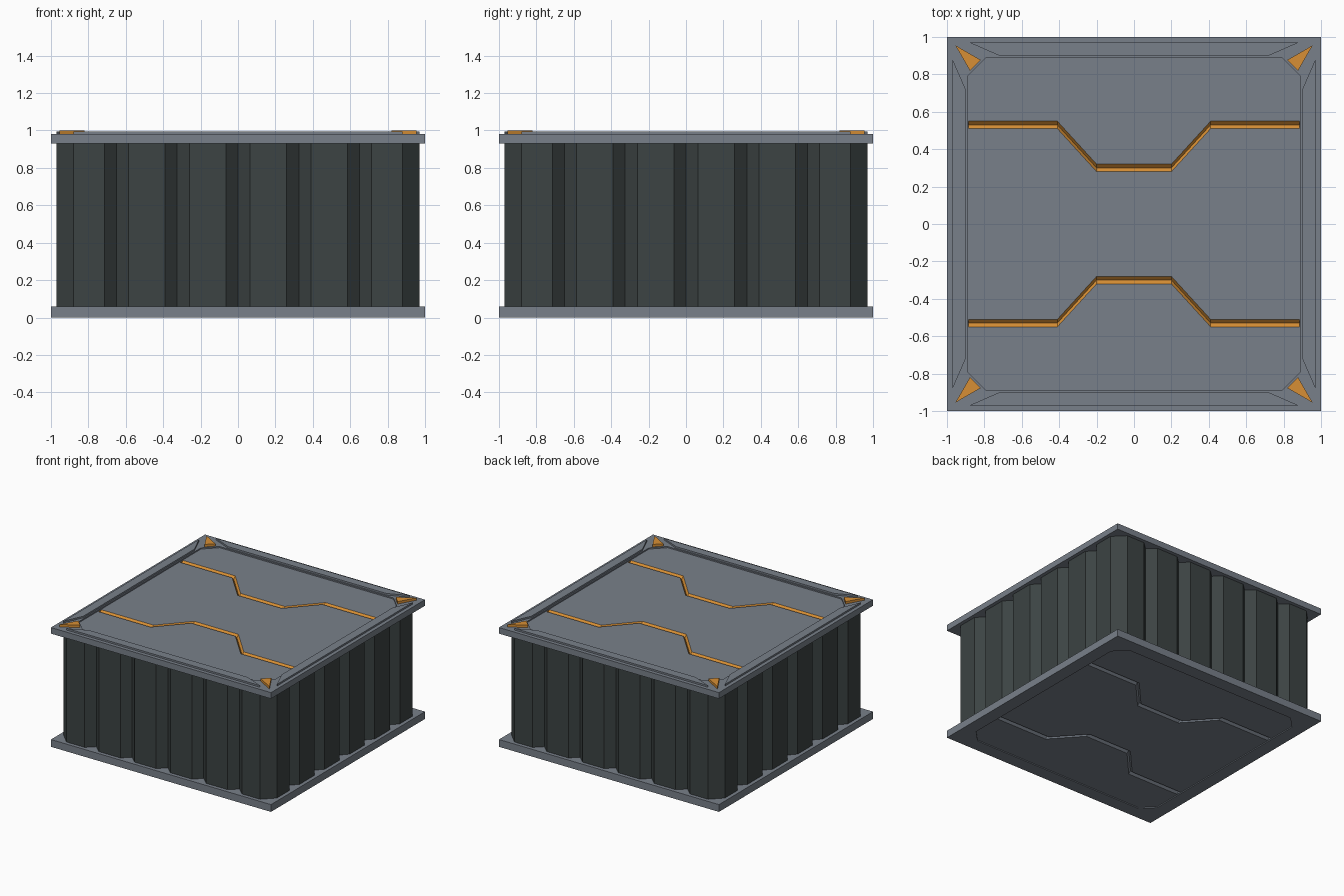
import bpy, bmesh, math
from mathutils import Matrix

if "Cube" in bpy.data.objects:
    bpy.data.objects.remove(bpy.data.objects["Cube"])


def material(name, rgb):
    m = bpy.data.materials.new(name)
    m.diffuse_color = (*rgb, 1)
    m.use_nodes = True
    m.node_tree.nodes["Principled BSDF"].inputs["Base Color"].default_value = m.diffuse_color
    return m


GREY = material("grey metal", (0.190, 0.217, 0.255))
DARK = material("dark wall", (0.045, 0.056, 0.056))
ORANGE = material("orange trim", (0.68, 0.275, 0.035))


def finish(name, bm, mats, index=0):
    bmesh.ops.recalc_face_normals(bm, faces=bm.faces[:])
    me = bpy.data.meshes.new(name)
    bm.to_mesh(me)
    bm.free()
    for m in mats:
        me.materials.append(m)
    for p in me.polygons:
        p.material_index = index
    ob = bpy.data.objects.new(name, me)
    bpy.context.collection.objects.link(ob)
    return ob


def prism(name, pts, z0, z1, mats):
    bm = bmesh.new()
    f = bm.faces.new([bm.verts.new((x, y, z0)) for x, y in pts])
    r = bmesh.ops.extrude_face_region(bm, geom=[f])
    for v in r["geom"]:
        if isinstance(v, bmesh.types.BMVert):
            v.co.z = z1
    return finish(name, bm, mats)


def rotated(p, k):
    for _ in range(k):
        p = (-p[1], p[0])
    return p


def cut(target, cutter):
    cutter.hide_render = True
    cutter.display_type = 'WIRE'
    m = target.modifiers.new("cut", 'BOOLEAN')
    m.operation = 'DIFFERENCE'
    m.solver = 'EXACT'
    m.object = cutter


def groove(name, side, surface, up, index):
    """V-section channel swept along the bent line, sheared in y."""
    path = [(-0.885, 0.53), (-0.41, 0.53), (-0.2, 0.30),
            (0.2, 0.30), (0.41, 0.53), (0.885, 0.53)]
    section = [(-0.025, 0.005), (0.025, 0.005), (0, -0.02)]
    bm = bmesh.new()
    rings = [[bm.verts.new((x, side * y + dy, surface + up * dz)) for dy, dz in section]
             for x, y in path]
    for a, b in zip(rings, rings[1:]):
        for i in range(3):
            j = (i + 1) % 3
            bm.faces.new((a[i], a[j], b[j], b[i]))
    bm.faces.new(rings[0])
    bm.faces.new(rings[-1])
    return finish(name, bm, [GREY, ORANGE], index)


# Top and bottom plates, each with a shallow octagonal recess and two grooves
square = [rotated((1, -1), k) for k in range(4)]
octagon = [rotated(p, k) for k in range(4) for p in ((0.89, -0.79), (0.89, 0.79))]
for name, z0, z1, surface, up, index in (("top_plate", 0.93, 0.98, 0.97, 1, 1),
                                         ("bottom_plate", 0.0, 0.06, 0.008, -1, 0)):
    plate = prism(name, square, z0, z1, [GREY, ORANGE])
    lo, hi = sorted((surface, surface + up * 0.1))
    cut(plate, prism(name + "_recess_cutter", octagon, lo, hi, [GREY, ORANGE]))
    for side in (1, -1):
        cut(plate, groove(f"{name}_groove_cutter_{side}", side, surface, up, index))

# Corrugated walls: five V notches per side and chamfered corners
side_pts = [(0.97, -0.88)]
for i in range(-2, 3):
    c = i * 0.325
    side_pts += [(0.97, c - 0.065), (0.91, c), (0.97, c + 0.065)]
side_pts.append((0.97, 0.88))
outline = [rotated(p, k) for k in range(4) for p in side_pts]
prism("corrugated_walls", outline, 0.055, 0.935, [DARK])

# Raised rim bars and orange corner markers
bar = [(0.97, -0.88), (0.97, 0.88), (0.90, 0.72), (0.90, -0.72)]
marker = [(0.955, 0.955), (0.82, 0.877), (0.877, 0.82)]
for k in range(4):
    prism(f"rim_bar_{k + 1}", [rotated(p, k) for p in bar], 0.975, 0.994, [GREY])
    prism(f"corner_marker_{k + 1}", [rotated(p, k) for p in marker], 0.975, 1.0, [ORANGE])
